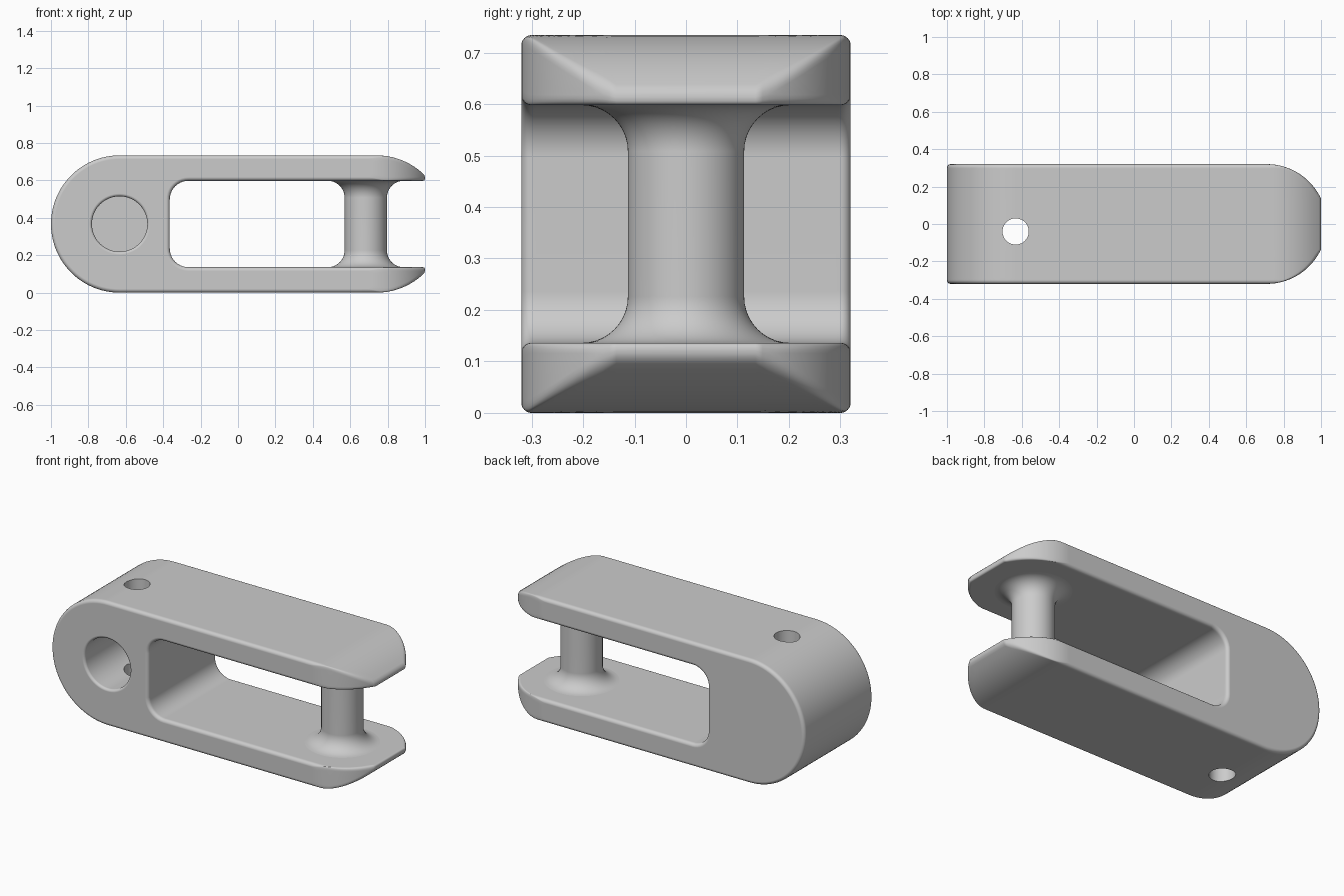
import bpy, bmesh
from math import sin, cos, pi, radians, sqrt
from mathutils import Matrix, Vector

cube = bpy.data.objects.get("Cube")
if cube:
    bpy.data.objects.remove(cube, do_unlink=True)

MID = 0.367          # half height, radius of the rounded ends
HALF_W = 0.32        # half width, radius of the plan rounding
LEFT_X, RIGHT_X, PLAN_X = -0.633, 0.74, 0.71
FILLET = 0.02
SLOT_X, SLOT_H, SLOT_R = -0.365, 0.231, 0.1

grey = bpy.data.materials.new("satin grey")
grey.use_nodes = True
grey.diffuse_color = (0.6, 0.6, 0.6, 1)
grey.node_tree.nodes["Principled BSDF"].inputs["Base Color"].default_value = grey.diffuse_color


def make_object(name, bm):
    bmesh.ops.recalc_face_normals(bm, faces=bm.faces)
    mesh = bpy.data.meshes.new(name)
    bm.to_mesh(mesh)
    bm.free()
    mesh.materials.append(grey)
    obj = bpy.data.objects.new(name, mesh)
    bpy.context.collection.objects.link(obj)
    return obj


def bridge(bm, rings):
    """Skin a list of closed rings and cap both ends."""
    loops = [[bm.verts.new(p) for p in ring] for ring in rings]
    for a, b in zip(loops, loops[1:]):
        for i in range(len(a)):
            j = (i + 1) % len(a)
            bm.faces.new((a[i], a[j], b[j], b[i]))
    bm.faces.new(loops[0])
    bm.faces.new(loops[-1])


def lathe(name, profile, matrix, sides=64):
    """Turn (radius, height) points about the local z axis."""
    bm = bmesh.new()
    bridge(bm, [[matrix @ Vector((r * cos(2 * pi * i / sides), r * sin(2 * pi * i / sides), h))
                 for i in range(sides)] for r, h in profile])
    return make_object(name, bm)


def arc(cx, cz, r, start, end, n):
    angles = [radians(start + (end - start) * i / n) for i in range(n + 1)]
    return [(cx + r * cos(a), cz + r * sin(a)) for a in angles]


def round_corner(a, b, c, n=5):
    """Quadratic curve from a to c, pulled towards the corner b."""
    ts = [i / n for i in range(n + 1)]
    return [tuple((1 - t) ** 2 * p + 2 * t * (1 - t) * q + t * t * r
                  for p, q, r in zip(a, b, c)) for t in ts]


def section(inset, tip):
    """Fork outline in x and z, shrunk by inset and ending at x = tip."""
    h, s = MID - inset, SLOT_H + inset

    def top(x):
        return sqrt(h * h - max(0, x - RIGHT_X) ** 2)

    t = min(FILLET, 0.45 * (top(tip) - s))
    half = arc(LEFT_X, 0, h, 180, 90, 24)
    start = 0.66
    half += [(x, top(x)) for x in (start + (tip - t - start) * i / 14 for i in range(14))]
    half += round_corner((tip - t, top(tip - t)), (tip, top(tip)), (tip, top(tip) - t))
    half += round_corner((tip, s + t), (tip, s), (tip - t, s))
    r = SLOT_R + inset
    half += arc(SLOT_X - inset + r, s - r, r, 90, 180, 10)
    return half + [(x, -z) for x, z in reversed(half[1:])]


# Fork body: outlines lofted from front to back, with filleted rims
layers = []
STEPS = 24
for i in range(STEPS + 1):
    angle = radians(90 - 65 * i / STEPS)
    depth = HALF_W * (1 - sin(angle))
    inset = FILLET - sqrt(FILLET ** 2 - max(0, FILLET - depth) ** 2)
    layers.append((HALF_W - depth, section(inset, min(1, PLAN_X + HALF_W * cos(angle)))))
rows = [(-y, s) for y, s in layers] + layers[::-1]
bm = bmesh.new()
bridge(bm, [[(x, y, z + MID) for x, z in outline] for y, outline in rows])
body = make_object("fork_body", bm)

# Blind bore with a rounded mouth, and the small hole crossing it
mouth = 0.015
bore_profile = [(0.148, 0.56)]
bore_profile += [(0.148 + mouth * (1 - cos(a)), mouth * (1 - sin(a)))
                 for a in (pi / 2 * i / 6 for i in range(7))]
bore_profile += [(0.148 + mouth, -0.05)]
to_back = Matrix.Translation((LEFT_X, -HALF_W, MID)) @ Matrix.Rotation(-pi / 2, 4, 'X')
bore = lathe("bore_cutter", bore_profile, to_back)
cross = lathe("cross_hole_cutter", [(0.07, -0.1), (0.07, 0.9)],
              Matrix.Translation((LEFT_X, -0.04, 0)), 48)
for cutter in (bore, cross):
    cutter.hide_render = True
    cut = body.modifiers.new(cutter.name, 'BOOLEAN')
    cut.operation = 'DIFFERENCE'
    cut.solver = 'EXACT'
    cut.object = cutter
    bpy.context.view_layer.objects.active = body
    bpy.ops.object.modifier_apply(modifier=cut.name)
    bpy.data.objects.remove(cutter, do_unlink=True)

# Pin between the arms, flared at both ends
PIN_R, FLARE = 0.113, 0.09
flare = [(PIN_R + FLARE * (1 - cos(a)), SLOT_H - FLARE * (1 - sin(a)))
         for a in (pi / 2 * i / 10 for i in range(11))]
flare.append((PIN_R + FLARE, SLOT_H + 0.01))
pin = lathe("cross_pin", [(r, -h) for r, h in reversed(flare)] + flare,
            Matrix.Translation((0.683, 0, MID)))

# Smooth shading with crisp edges and flat faces
for obj in (body, pin):
    bpy.ops.object.select_all(action='DESELECT')
    obj.select_set(True)
    bpy.context.view_layer.objects.active = obj
    bpy.ops.object.shade_smooth_by_angle(angle=radians(32))
    weighted = obj.modifiers.new("flat_faces", 'WEIGHTED_NORMAL')
    weighted.keep_sharp = True
